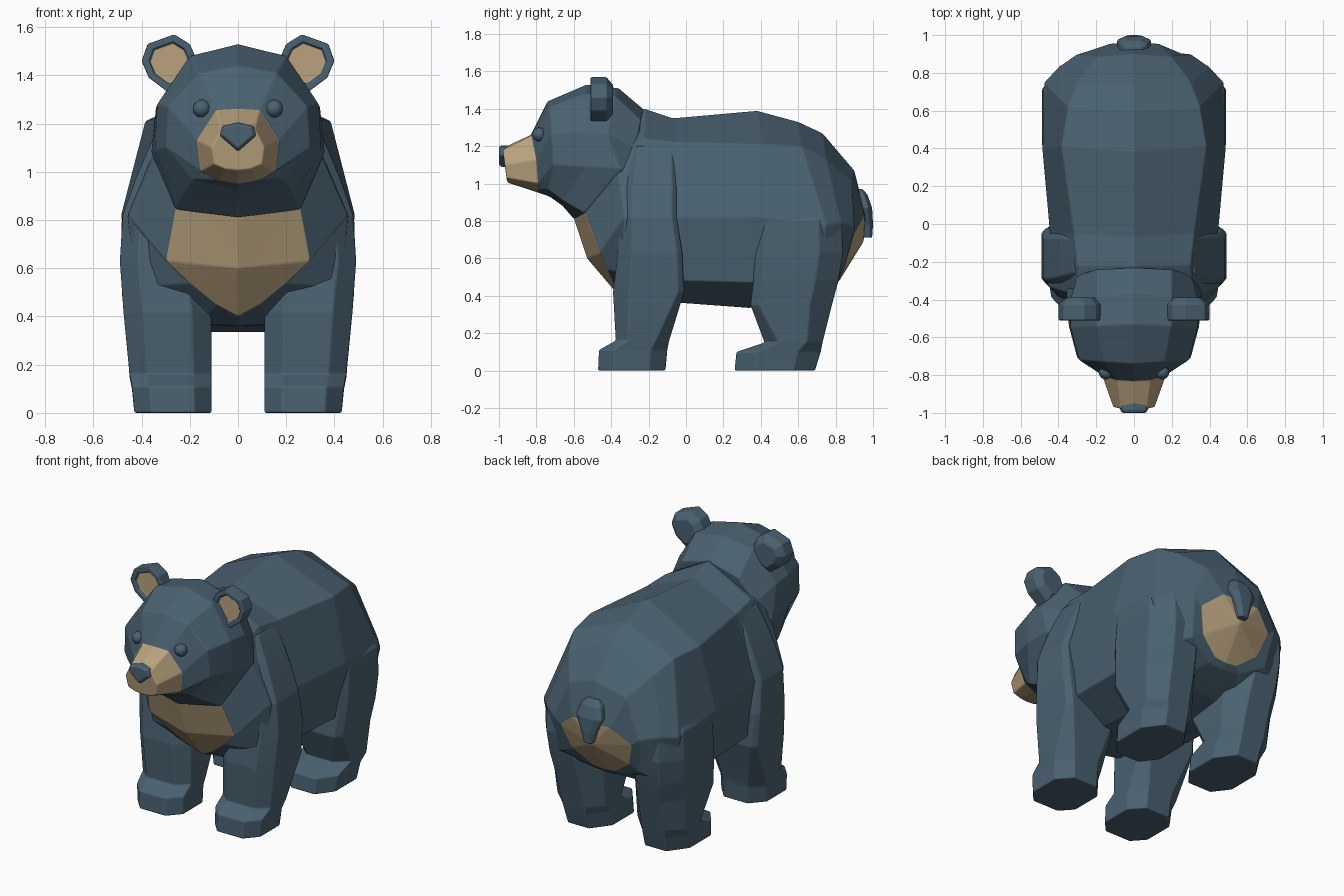
import bpy, bmesh, math
from mathutils import Vector

if "Cube" in bpy.data.objects:
    bpy.data.objects.remove(bpy.data.objects["Cube"])


def material(name, rgb):
    m = bpy.data.materials.new(name)
    m.diffuse_color = (*rgb, 1)
    m.use_nodes = True
    m.node_tree.nodes["Principled BSDF"].inputs["Base Color"].default_value = m.diffuse_color
    return m


FUR = material("slate_blue_fur", (0.068, 0.120, 0.164))
TAN = material("tan_fur", (0.49, 0.365, 0.21))


def finish(bm, name, bevel=0.008):
    """Make the object, with softly bevelled edges between flat facets."""
    bmesh.ops.recalc_face_normals(bm, faces=bm.faces)
    mesh = bpy.data.meshes.new(name)
    bm.to_mesh(mesh)
    bm.free()
    mesh.materials.append(FUR)
    mesh.materials.append(TAN)
    mesh.shade_smooth()
    ob = bpy.data.objects.new(name, mesh)
    bpy.context.collection.objects.link(ob)
    if bevel:
        mod = ob.modifiers.new("soft_edges", 'BEVEL')
        mod.width, mod.segments = bevel, 2
        mod.limit_method, mod.angle_limit = 'ANGLE', math.radians(6)
        mod.harden_normals = True
    return ob


def loft(name, rings, tan_bands=(), start=None, end=None, tan_caps=(), bevel=0.008):
    """Skin closed rings; caps are flat, or fans to a given centre point."""
    bm = bmesh.new()
    vs = [[bm.verts.new(p) for p in r] for r in rings]
    n = len(vs[0])
    for b, (r0, r1) in enumerate(zip(vs, vs[1:])):
        for i in range(n):
            j = (i + 1) % n
            f = bm.faces.new((r0[i], r0[j], r1[j], r1[i]))
            f.material_index = int(b in tan_bands)
    for k, (ring, centre) in enumerate(((vs[0], start), (vs[-1], end))):
        if centre:
            c = bm.verts.new(centre)
            caps = [bm.faces.new((ring[i], ring[(i + 1) % n], c)) for i in range(n)]
        else:
            caps = [bm.faces.new(ring)]
        for f in caps:
            f.material_index = int(k in tan_caps)
    return finish(bm, name, bevel)


def symmetric(top, *rest):
    """Ring from a top (y, z), side points (x, y, z) and a bottom (y, z)."""
    *sides, bottom = rest
    return ([(0, *top)] + sides + [(0, *bottom)]
            + [(-x, y, z) for x, y, z in reversed(sides)])


def octagon(z, x0, x1, y0, y1, side=1, front=0.24, back=0.24):
    """Horizontal rectangle with its front and back corners cut off."""
    w, d = x1 - x0, y1 - y0
    a, b = w * front, d * front
    e, g = w * back, d * back
    pts = [(x0 + a, y0), (x1 - a, y0), (x1, y0 + b), (x1, y1 - g),
           (x1 - e, y1), (x0 + e, y1), (x0, y1 - g), (x0, y0 + b)]
    return [(side * x, y, z) for x, y in pts]


def plate(outline, layers, side=1):
    """Front-facing outline repeated at each (y, scale) about its centre."""
    cx = sum(p[0] for p in outline) / len(outline)
    cz = sum(p[1] for p in outline) / len(outline)
    return [[(side * (cx + (x - cx) * s), y, cz + (z - cz) * s) for x, z in outline]
            for y, s in layers]


# Body: chest to rump, with the tan chest and rump patches as end caps
body = [
    symmetric((-.60, .81), (.26, -.54, .85), (.30, -.46, .63), (.20, -.42, .54), (.09, -.38, .45), (-.36, .40)),
    symmetric((-.40, 1.40), (.30, -.38, 1.17), (.455, -.33, .82), (.43, -.34, .52), (.15, -.26, .37), (-.26, .36)),
    symmetric((-.22, 1.40), (.30, -.22, 1.24), (.465, -.20, .82), (.43, -.20, .50), (.20, -.10, .36), (-.10, .36)),
    symmetric((-.07, 1.35), (.32, -.05, 1.22), (.445, -.05, .82), (.42, -.02, .48), (.20, .00, .36), (.00, .36)),
    symmetric((.38, 1.39), (.385, .41, 1.21), (.485, .39, .82), (.43, .38, .47), (.20, .34, .335), (.34, .335)),
    symmetric((.60, 1.33), (.35, .62, 1.20), (.475, .75, .78), (.43, .70, .48), (.20, .60, .37), (.60, .37)),
    symmetric((.73, 1.27), (.30, .75, 1.13), (.40, .83, .79), (.37, .80, .50), (.15, .72, .42), (.72, .42)),
    symmetric((.90, 1.07), (.20, .885, 1.01), (.30, .90, .77), (.27, .845, .54), (.11, .79, .46), (.79, .45)),
    symmetric((.96, .83), (.13, .955, .83), (.25, .90, .73), (.20, .855, .58), (.08, .82, .49), (.82, .48)),
]
loft("body", body, start=(0, -.53, .60), end=(0, .95, .69), tan_caps=(0, 1))

# Head, with the last band and end cap as the tan muzzle
head = [
    symmetric((-.23, 1.40), (.20, -.24, 1.34), (.30, -.27, 1.20), (.30, -.28, 1.0), (.20, -.30, .85), (-.30, .80)),
    symmetric((-.36, 1.51), (.20, -.38, 1.47), (.34, -.42, 1.27), (.36, -.35, 1.08), (.26, -.55, .845), (-.60, .81)),
    symmetric((-.53, 1.53), (.20, -.54, 1.48), (.335, -.55, 1.28), (.345, -.54, 1.09), (.23, -.66, .91), (-.66, .88)),
    symmetric((-.74, 1.44), (.16, -.73, 1.41), (.29, -.72, 1.27), (.30, -.71, 1.10), (.19, -.74, .97), (-.73, .93)),
    symmetric((-.83, 1.26), (.09, -.825, 1.255), (.17, -.80, 1.13), (.155, -.79, 1.0), (.08, -.79, .965), (-.79, .95)),
    symmetric((-.98, 1.19), (.07, -.98, 1.18), (.11, -.97, 1.10), (.10, -.96, 1.03), (.05, -.955, 1.01), (-.955, 1.005)),
]
loft("head", head, tan_bands=(4,), tan_caps=(1,))

# Nose
nose = [(-.065, 1.19), (0, 1.205), (.065, 1.19), (.075, 1.15), (0, 1.085), (-.075, 1.15)]
loft("nose", plate(nose, [(-.94, 1), (-.985, 1), (-1.0, .82)]), bevel=.006)

# Tail
tail = [(.71, -.03, .03, .945, .995), (.78, -.05, .05, .93, 1.0), (.87, -.09, .09, .91, .995),
        (.94, -.07, .07, .90, .97), (.97, -.04, .04, .90, .945)]
loft("tail", [octagon(*r) for r in tail], bevel=.006)

# Legs: (z, x0, x1, y0, y1) from sole to shoulder or hip
front_leg = [(0, .11, .43, -.47, -.11), (.11, .11, .44, -.465, -.10), (.16, .11, .45, -.375, -.09),
             (.42, .11, .475, -.39, -.01), (.63, .15, .49, -.365, -.02), (.82, .15, .478, -.36, -.05),
             (.97, .12, .425, -.35, -.05), (1.10, .10, .37, -.33, -.055), (1.20, .08, .32, -.31, -.06)]
hind_leg = [(0, .11, .43, .26, .69), (.10, .11, .44, .27, .72), (.15, .11, .45, .42, .73),
            (.35, .11, .465, .345, .78), (.48, .12, .48, .36, .815), (.63, .13, .487, .37, .84),
            (.80, .15, .482, .385, .83), (.93, .20, .40, .43, .74)]
ear = [(.40, 1.46), (.375, 1.53), (.265, 1.57), (.20, 1.53),
       (.16, 1.44), (.20, 1.36), (.29, 1.33), (.37, 1.39)]

for side, label in ((1, "left"), (-1, "right")):
    # Rounded paws below, straighter front and back edges above
    loft(f"front_leg_{label}", [octagon(*r, side, .22, .24 if r[0] < .2 else .08) for r in front_leg])
    loft(f"hind_leg_{label}", [octagon(*r, side, .24 if r[0] < .2 else .10, .27) for r in hind_leg])

    # Ear: rounded back, rim, and a sunken tan inner face
    layers = [(-.39, .65), (-.425, 1), (-.51, 1), (-.51, .74), (-.49, .70)]
    loft(f"ear_{label}", plate(ear, layers, side), tan_caps=(1,), bevel=.006)

    # Eye
    bm = bmesh.new()
    bmesh.ops.create_icosphere(bm, subdivisions=2, radius=.038)
    bmesh.ops.translate(bm, verts=bm.verts, vec=Vector((side * .15, -.785, 1.262)))
    finish(bm, f"eye_{label}", bevel=0)
